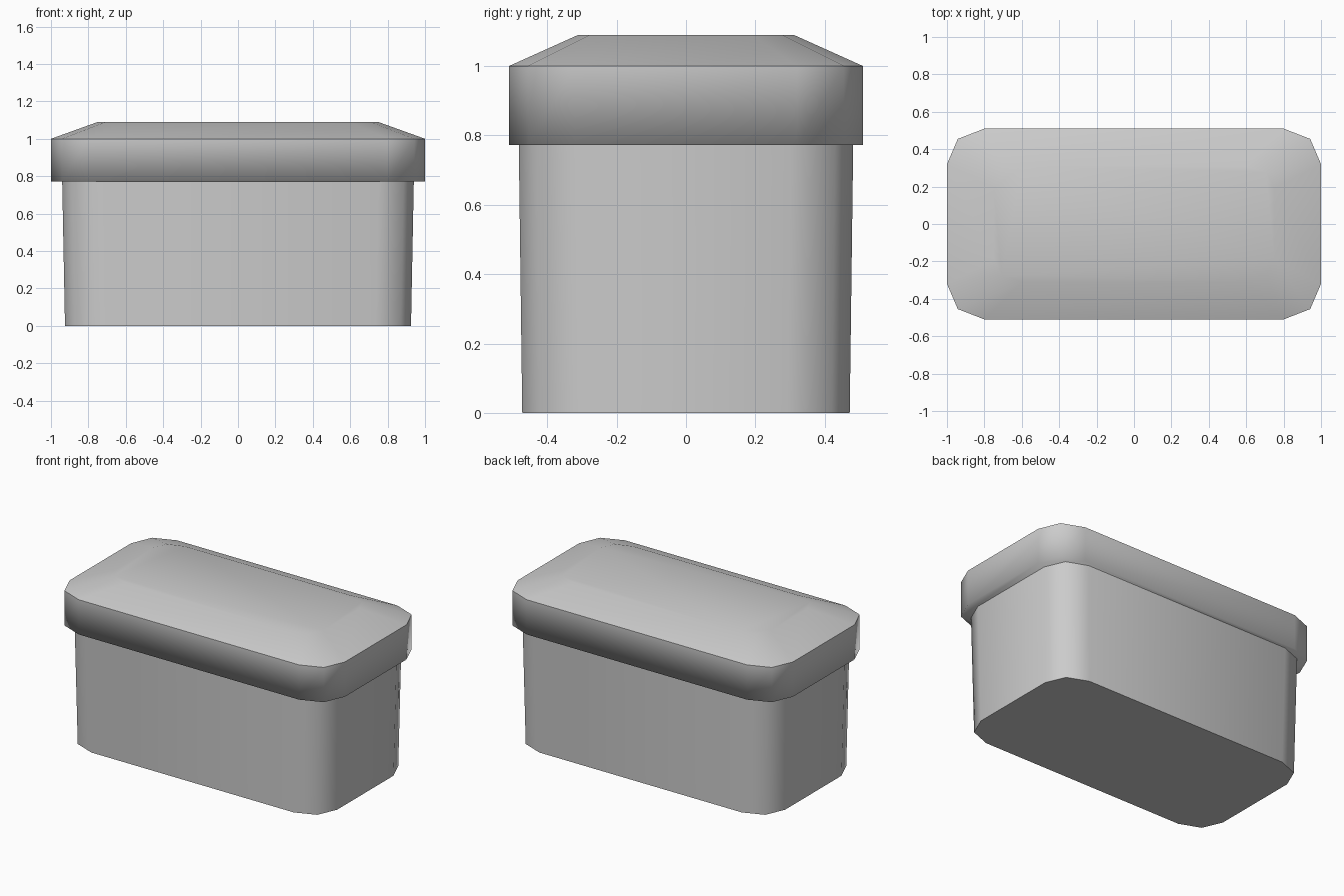
import bpy
import bmesh

cube = bpy.data.objects.get("Cube")
if cube:
    bpy.data.objects.remove(cube, do_unlink=True)

grey = bpy.data.materials.new("plain grey")
grey.use_nodes = True
grey.diffuse_color = (0.6, 0.6, 0.6, 1)
grey.node_tree.nodes["Principled BSDF"].inputs["Base Color"].default_value = (0.6, 0.6, 0.6, 1)


def outline(hx, hy, cut_x, cut_y):
    """Rectangle with two-segment rounded corners, counter-clockwise."""
    quarter = [(hx, hy - cut_y), (hx - cut_x * 0.29, hy - cut_y * 0.29), (hx - cut_x, hy)]
    right = quarter + [(-x, y) for x, y in reversed(quarter)]
    return right + [(-x, -y) for x, y in right]


def loft(name, sections, sharp_rings):
    """Skin a stack of outlines, cap both ends, and crease the chosen rings."""
    bm = bmesh.new()
    rings = [[bm.verts.new((x, y, z)) for x, y in outline(*shape)] for z, shape in sections]
    for low, high in zip(rings, rings[1:]):
        n = len(low)
        for i in range(n):
            j = (i + 1) % n
            bm.faces.new((low[i], low[j], high[j], high[i]))
    bm.faces.new(rings[0][::-1])
    bm.faces.new(rings[-1])
    for face in bm.faces:
        face.smooth = True
    for r in sharp_rings:
        ring = set(rings[r])
        for edge in bm.edges:
            if set(edge.verts) <= ring:
                edge.smooth = False
    mesh = bpy.data.meshes.new(name)
    bm.to_mesh(mesh)
    bm.free()
    mesh.materials.append(grey)
    obj = bpy.data.objects.new(name, mesh)
    bpy.context.collection.objects.link(obj)
    return obj


# Slightly tapered tub
loft("tub", [(0, (0.925, 0.472, 0.19, 0.18)), (0.772, (0.94, 0.482, 0.19, 0.18))], (0, 1))

# Overhanging lid with a sloped top
loft("lid", [(0.772, (1, 0.51, 0.2, 0.19)),
             (1.0, (1, 0.51, 0.2, 0.19)),
             (1.09, (0.75, 0.31, 0.15, 0.12))], (1,))
